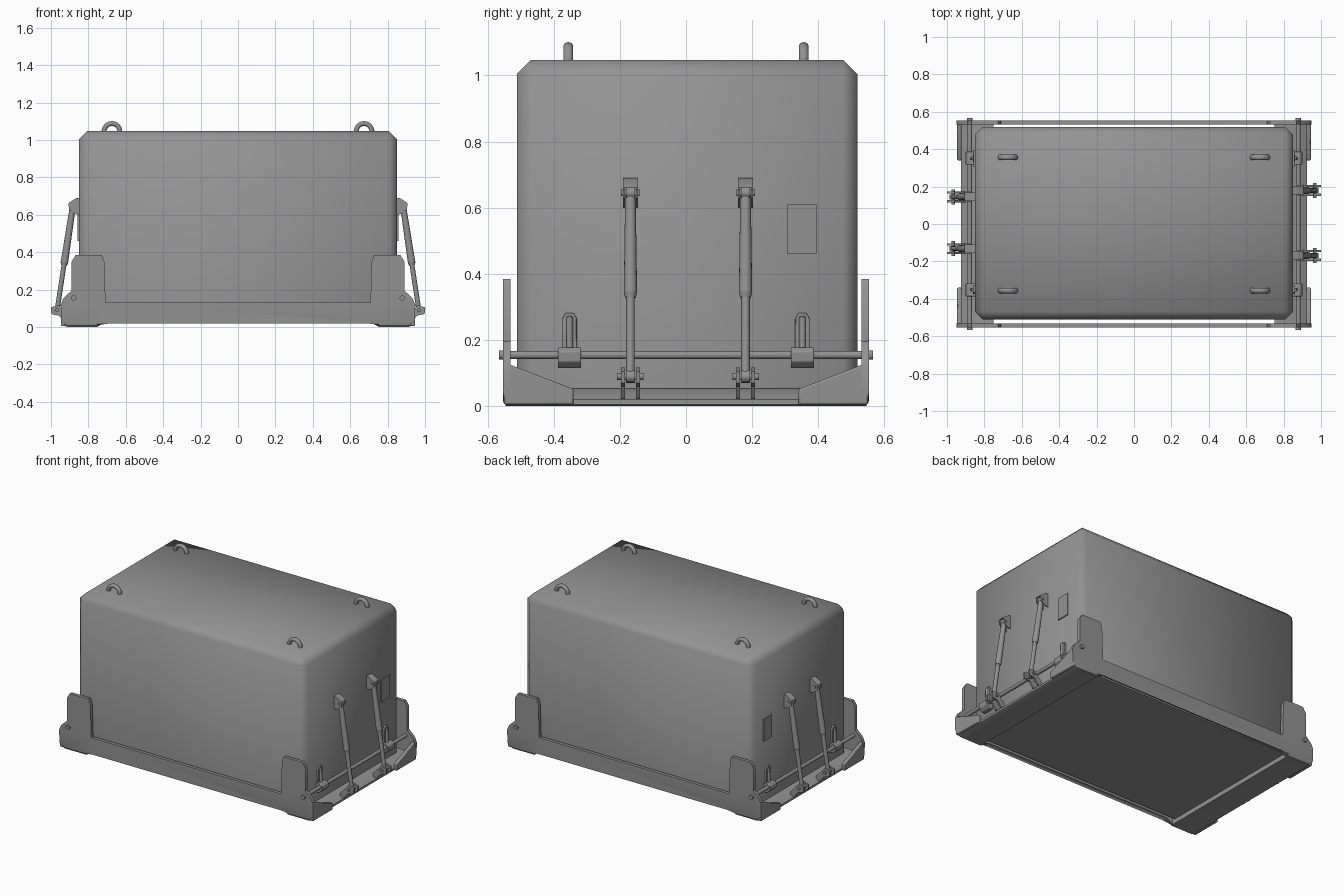
import bpy, bmesh, math
from mathutils import Vector, Matrix

if "Cube" in bpy.data.objects:
    bpy.data.objects.remove(bpy.data.objects["Cube"])

SIDES = (-1, 1)
# dark grey paint shared by every part
PAINT = bpy.data.materials.new("dark_grey_paint")
PAINT.diffuse_color = (0.29, 0.29, 0.29, 1)
PAINT.use_nodes = True
PAINT.node_tree.nodes["Principled BSDF"].inputs["Base Color"].default_value = PAINT.diffuse_color


def finish(bm, name, bevel=0.0, smooth=40):
    bmesh.ops.recalc_face_normals(bm, faces=bm.faces)
    me = bpy.data.meshes.new(name)
    bm.to_mesh(me)
    bm.free()
    me.materials.append(PAINT)
    ob = bpy.data.objects.new(name, me)
    bpy.context.collection.objects.link(ob)
    if bevel:
        m = ob.modifiers.new("bevel", 'BEVEL')
        m.width, m.segments, m.limit_method = bevel, 2, 'ANGLE'
    bpy.ops.object.select_all(action='DESELECT')
    ob.select_set(True)
    bpy.context.view_layer.objects.active = ob
    bpy.ops.object.shade_smooth_by_angle(angle=math.radians(smooth))
    return ob


def add_prism(bm, pts, a, b, axis='y'):
    """Extrude an outline (x,z for axis y; y,z for axis x) from a to b."""
    def at(p, t):
        return (p[0], t, p[1]) if axis == 'y' else (t, p[0], p[1])
    lo = [bm.verts.new(at(p, a)) for p in pts]
    hi = [bm.verts.new(at(p, b)) for p in pts]
    n = len(pts)
    bm.faces.new(lo)
    bm.faces.new(hi[::-1])
    for i in range(n):
        bm.faces.new((lo[i], hi[i], hi[(i + 1) % n], lo[(i + 1) % n]))


def add_box(bm, lo, hi):
    c = [(a + b) / 2 for a, b in zip(lo, hi)]
    s = [abs(b - a) for a, b in zip(lo, hi)]
    mat = Matrix.Translation(c) @ Matrix.Diagonal((*s, 1))
    bmesh.ops.create_cube(bm, size=1, matrix=mat)


def add_rod(bm, p, q, r1, r2=None, seg=16):
    p, q = Vector(p), Vector(q)
    d = q - p
    mat = Matrix.Translation((p + q) / 2) @ d.to_track_quat('Z', 'Y').to_matrix().to_4x4()
    bmesh.ops.create_cone(bm, cap_ends=True, segments=seg, radius1=r1,
                          radius2=r1 if r2 is None else r2, depth=d.length, matrix=mat)


def flip(pts, s):
    return [(s * a, b) for a, b in pts]


# container body, top and upright edges chamfered
bm = bmesh.new()
add_box(bm, (-0.85, -0.511, 0.03), (0.85, 0.518, 1.047))
edges = [e for e in bm.edges if max(v.co.z for v in e.verts) > 0.5]
bmesh.ops.bevel(bm, geom=edges, offset=0.042, segments=1, profile=0.5, affect='EDGES')
finish(bm, "container_body", smooth=60)

# lifting rings: half hoops on the roof
for sx in SIDES:
    for sy in SIDES:
        bm = bmesh.new()
        rings = []
        for i in range(13):
            a = math.radians(-10 + 200 * i / 12)
            ring = []
            for j in range(10):
                t = 2 * math.pi * j / 10
                r = 0.042 + 0.013 * math.cos(t)
                ring.append(bm.verts.new((sx * 0.674 + r * math.cos(a),
                                          sy * 0.356 + 0.015 * math.sin(t),
                                          1.046 + r * math.sin(a))))
            rings.append(ring)
        for r0, r1 in zip(rings, rings[1:]):
            for j in range(10):
                k = (j + 1) % 10
                bm.faces.new((r0[j], r0[k], r1[k], r1[j]))
        bm.faces.new(rings[0])
        bm.faces.new(rings[-1])
        finish(bm, "lifting_ring", smooth=60)

# long side rails with upright corner tabs
half = [(0.70, 0.03), (0.75, 0.004), (0.915, 0.004), (0.945, 0.025), (0.948, 0.12),
        (0.932, 0.155), (0.89, 0.195), (0.89, 0.35), (0.868, 0.385), (0.728, 0.385),
        (0.715, 0.35), (0.708, 0.13)]
outline = half + flip(half, -1)[::-1]
for sy in SIDES:
    bm = bmesh.new()
    add_prism(bm, outline, sy * 0.531, sy * 0.553)
    # round under the lower outer edge only
    low = [e for e in bm.edges if all(abs(v.co.y) > 0.55 and v.co.z < 0.031 for v in e.verts)]
    bmesh.ops.bevel(bm, geom=low, offset=0.012, segments=3, profile=0.5, affect='EDGES')
    finish(bm, "side_rail")

# end beams between the rails
beam = [(0.75, 0.0), (0.912, 0.0), (0.925, 0.006), (0.925, 0.02), (0.905, 0.03),
        (0.86, 0.054), (0.75, 0.054)]
gusset = [(0.55, 0.005), (0.34, 0.005), (0.34, 0.052), (0.53, 0.125), (0.55, 0.125)]
for sx in SIDES:
    bm = bmesh.new()
    add_prism(bm, flip(beam, sx), -0.545, 0.545)
    finish(bm, "end_beam")
    # sloped corner gussets
    for sy in SIDES:
        bm = bmesh.new()
        add_prism(bm, flip(gusset, sy), sx * 0.922, sx * 0.946, 'x')
        finish(bm, "corner_gusset", bevel=0.006)

    # locking bar across each end with bolt heads
    bm = bmesh.new()
    add_rod(bm, (sx * 0.878, -0.555, 0.155), (sx * 0.878, 0.555, 0.155), 0.012)
    for sy in SIDES:
        add_rod(bm, (sx * 0.878, sy * 0.548, 0.155), (sx * 0.878, sy * 0.566, 0.155), 0.014)
    finish(bm, "locking_bar")

    # latch hooks holding the bar
    for y in (-0.352, 0.352):
        bm = bmesh.new()
        block = [(0.845, 0.115), (0.875, 0.115), (0.897, 0.135), (0.9, 0.165),
                 (0.885, 0.178), (0.845, 0.178)]
        add_prism(bm, flip(block, sx), y - 0.035, y + 0.035)
        tongue = [(y - 0.022, 0.17), (y + 0.022, 0.17), (y + 0.022, 0.265),
                  (y + 0.012, 0.282), (y - 0.012, 0.282), (y - 0.022, 0.265)]
        add_prism(bm, tongue, sx * 0.845, sx * 0.862, 'x')
        add_rod(bm, (sx * 0.866, y, 0.17), (sx * 0.862, y, 0.272), 0.01)
        finish(bm, "latch_hook", bevel=0.003)

    # small cover panel
    bm = bmesh.new()
    add_box(bm, (sx * 0.845, 0.305, 0.46), (sx * 0.857, 0.395, 0.61))
    finish(bm, "cover_panel")

    # hydraulic struts
    for y in ((-0.168, 0.18) if sx > 0 else (-0.132, 0.145)):
        hi, lo = Vector((sx * 0.883, y, 0.645)), Vector((sx * 0.967, y, 0.09))
        bm = bmesh.new()
        add_rod(bm, lo, hi, 0.013)
        add_rod(bm, lo.lerp(hi, 0.46), lo.lerp(hi, 0.98), 0.02, 0.016)
        add_rod(bm, lo.lerp(hi, 0.43), lo.lerp(hi, 0.46), 0.016, 0.02)
        for p in (hi, lo):
            add_rod(bm, p - Vector((0, 0.014, 0)), p + Vector((0, 0.014, 0)), 0.019)
        finish(bm, "hydraulic_strut")

        # upper strut bracket: cap and two cheeks
        bm = bmesh.new()
        cheek = [(0.845, 0.60), (0.875, 0.605), (0.903, 0.63), (0.907, 0.662),
                 (0.865, 0.688), (0.845, 0.688)]
        cap = [(0.845, 0.664), (0.907, 0.662), (0.865, 0.69), (0.845, 0.69)]
        for s in SIDES:
            add_prism(bm, flip(cheek, sx), y + s * 0.017, y + s * 0.023)
        add_prism(bm, flip(cap, sx), y - 0.023, y + 0.023)
        finish(bm, "upper_bracket")

        # lower clevis plates
        bm = bmesh.new()
        clevis = [(0.90, 0.02), (0.93, 0.025), (0.955, 0.06), (0.998, 0.07),
                  (1.0, 0.105), (0.96, 0.117), (0.945, 0.1), (0.90, 0.05)]
        for s in SIDES:
            add_prism(bm, flip(clevis, sx), y + s * 0.017, y + s * 0.029)
        finish(bm, "lower_clevis")

        # pivot pins
        bm = bmesh.new()
        for p, w in ((hi, 0.028), (lo, 0.04)):
            add_rod(bm, p - Vector((0, w, 0)), p + Vector((0, w, 0)), 0.01, seg=12)
        finish(bm, "pivot_pins")
